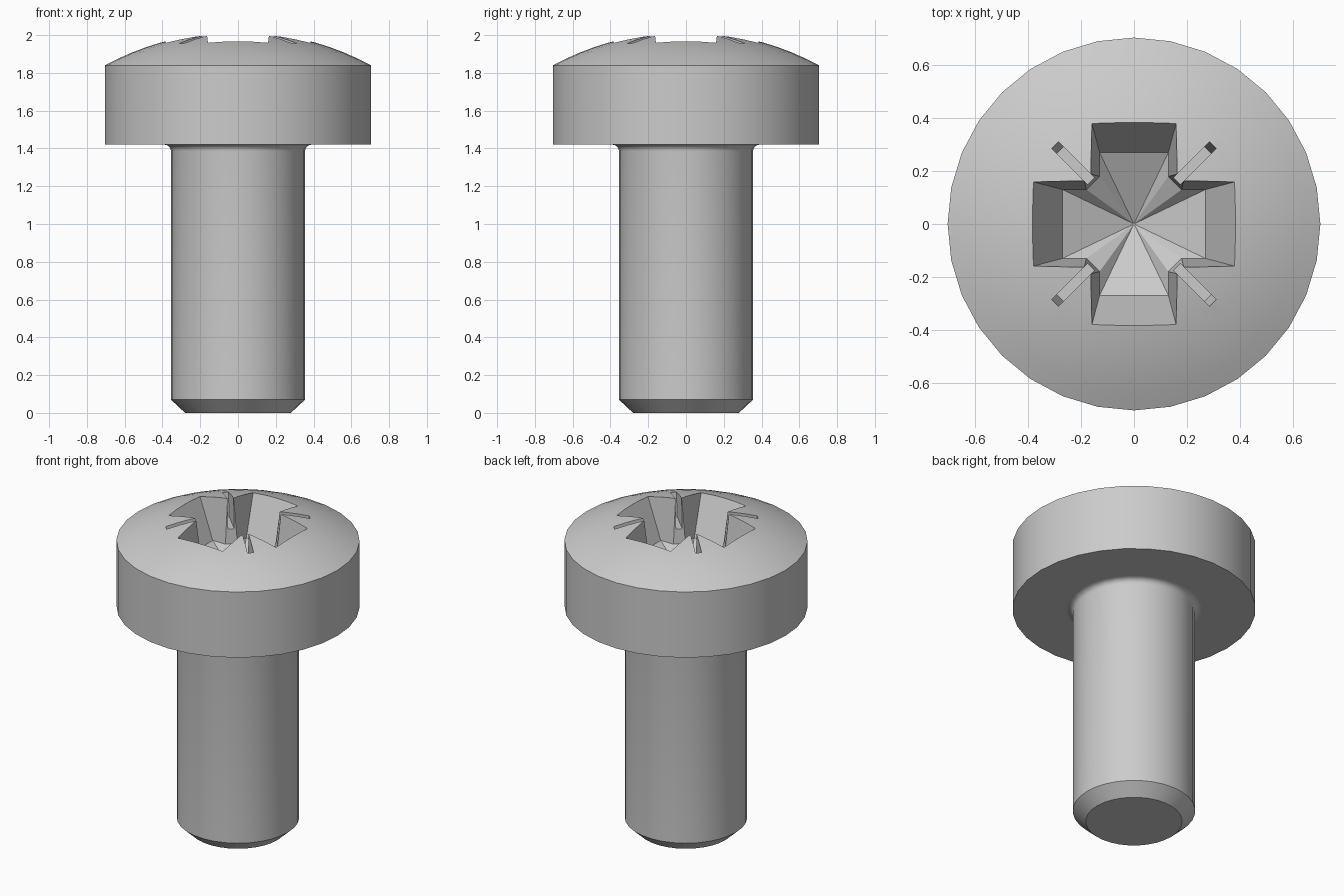
import bpy
import bmesh
from math import cos, sin, pi, sqrt, radians

SEGMENTS = 32

cube = bpy.data.objects.get("Cube")
if cube:
    bpy.data.objects.remove(cube, do_unlink=True)

steel = bpy.data.materials.new("grey steel")
steel.use_nodes = True
GREY = (0.6, 0.6, 0.6, 1)
steel.diffuse_color = GREY
steel.node_tree.nodes["Principled BSDF"].inputs["Base Color"].default_value = GREY


def make_object(name, bm):
    bmesh.ops.recalc_face_normals(bm, faces=bm.faces)
    mesh = bpy.data.meshes.new(name)
    bm.to_mesh(mesh)
    bm.free()
    mesh.materials.append(steel)
    obj = bpy.data.objects.new(name, mesh)
    bpy.context.collection.objects.link(obj)
    return obj


def loft(name, rings, tip=None):
    """Join stacked rings; cap the top, and end the bottom in a cap or a point."""
    bm = bmesh.new()
    loops = [[bm.verts.new(p) for p in ring] for ring in rings]
    n = len(loops[0])
    for low, high in zip(loops, loops[1:]):
        for i in range(n):
            j = (i + 1) % n
            bm.faces.new((low[i], low[j], high[j], high[i]))
    bm.faces.new(loops[-1])
    if tip is None:
        bm.faces.new(loops[0][::-1])
    else:
        point = bm.verts.new(tip)
        for i in range(n):
            bm.faces.new((loops[0][(i + 1) % n], loops[0][i], point))
    return make_object(name, bm)


def circle(r, z):
    steps = [2 * pi * i / SEGMENTS for i in range(SEGMENTS)]
    return [(r * cos(a), r * sin(a), z) for a in steps]


def cross(arm, half, notch, z):
    """Plus-shaped outline with chamfered inner corners."""
    quarter = [(arm, -half), (arm, half), (notch, half), (half, notch)]
    points = []
    for k in range(4):
        c, s = round(cos(k * pi / 2)), round(sin(k * pi / 2))
        points += [(x * c - y * s, x * s + y * c, z) for x, y in quarter]
    return points


def slit(angle):
    """Wedge cutter for one narrow diagonal groove."""
    rings = []
    for outer, z in ((0.395, 1.81), (0.44, 2.05)):
        flat = [(0.17, -0.018), (outer, -0.018), (outer, 0.018), (0.17, 0.018)]
        rings.append([(x * cos(angle) - y * sin(angle),
                       x * sin(angle) + y * cos(angle), z) for x, y in flat])
    return loft("slit_cutter", rings)


def smooth(obj):
    bpy.ops.object.select_all(action="DESELECT")
    obj.select_set(True)
    bpy.context.view_layer.objects.active = obj
    bpy.ops.object.shade_smooth_by_angle(angle=radians(30))


# Shank with a chamfered tip and a small fillet under the head
R, F = 0.355, 0.035
shank_rings = [circle(0.28, 0), circle(R, 0.07)]
for i in range(6):
    a = i / 5 * pi / 2
    shank_rings.append(circle(R + F * (1 - cos(a)), 1.385 + F * sin(a)))
shank = loft("shank", shank_rings)
smooth(shank)

# Head: straight rim under a shallow spherical dome
DOME, APEX, RIM = 1.485, 2.018, 0.705
head_rings = [circle(RIM, 1.42)]
for i in range(9):
    r = RIM * (1 - i / 10)
    head_rings.append(circle(r, APEX - DOME + sqrt(DOME ** 2 - r ** 2)))
head = loft("head", head_rings, None)

# Tapered cross recess and four diagonal grooves, cut from the dome
cutters = [loft("recess_cutter",
                [cross(0.27, 0.13, 0.18, 1.72), cross(0.422, 0.17, 0.19, 2.05)],
                tip=(0, 0, 1.58))]
cutters += [slit(pi / 4 + k * pi / 2) for k in range(4)]
for cutter in cutters:
    cutter.hide_render = True
    cut = head.modifiers.new("cut", "BOOLEAN")
    cut.operation = "DIFFERENCE"
    cut.solver = "EXACT"
    cut.object = cutter
    bpy.context.view_layer.objects.active = head
    bpy.ops.object.modifier_apply(modifier=cut.name)
    bpy.data.objects.remove(cutter, do_unlink=True)
smooth(head)
